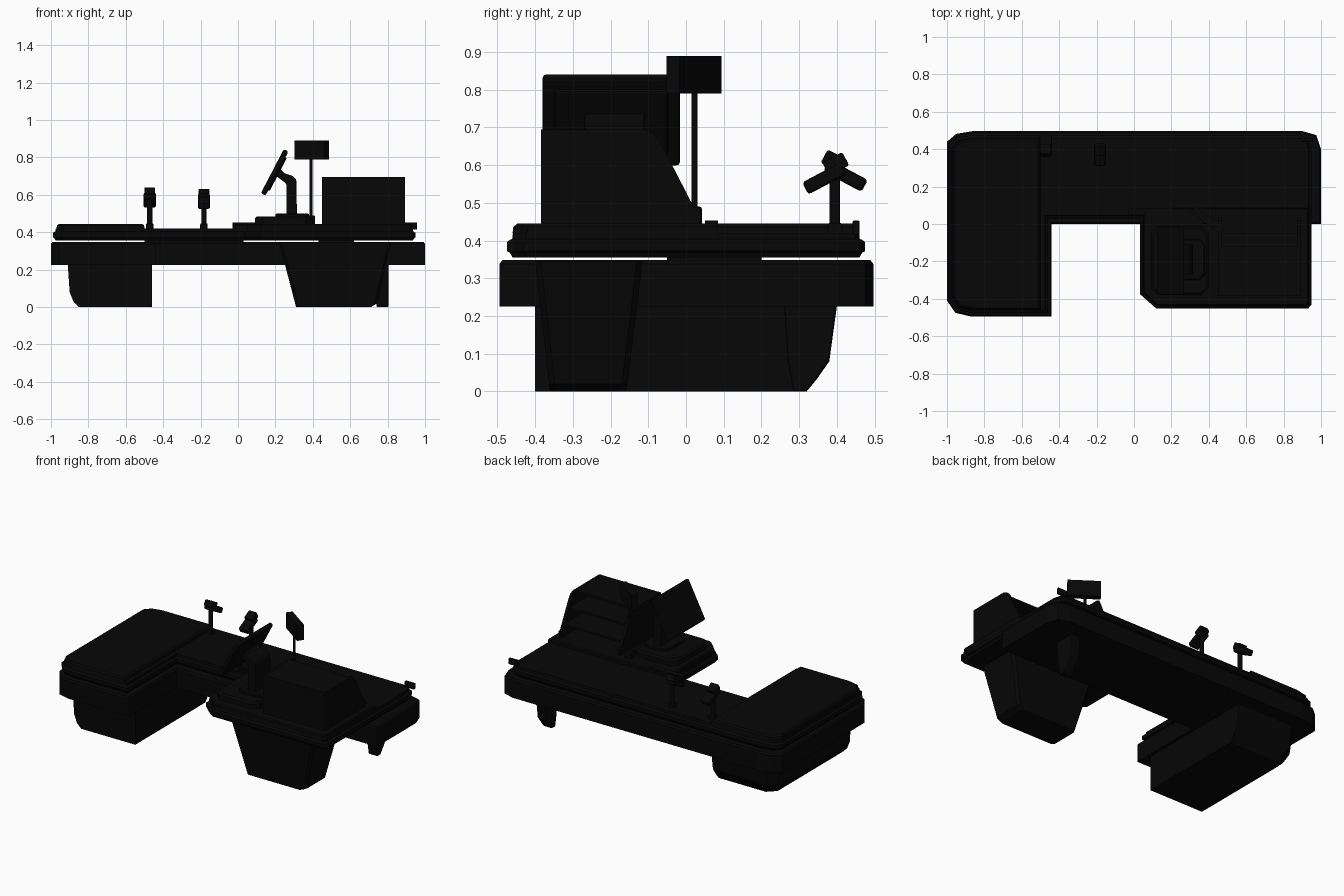
import bpy, bmesh, math
from mathutils import Vector, Matrix

if "Cube" in bpy.data.objects:
    bpy.data.objects.remove(bpy.data.objects["Cube"])

BLACK = bpy.data.materials.new("black")
BLACK.diffuse_color = (0.002, 0.002, 0.002, 1)
BLACK.use_nodes = True
BLACK.node_tree.nodes["Principled BSDF"].inputs["Base Color"].default_value = BLACK.diffuse_color


def finish(name, bm, bevel=0):
    bmesh.ops.recalc_face_normals(bm, faces=bm.faces)
    me = bpy.data.meshes.new(name)
    bm.to_mesh(me)
    bm.free()
    ob = bpy.data.objects.new(name, me)
    bpy.context.collection.objects.link(ob)
    me.materials.append(BLACK)
    if bevel:
        m = ob.modifiers.new("bevel", "BEVEL")
        m.width, m.segments, m.limit_method = bevel, 2, "ANGLE"
    return ob


def loft(name, rings, bevel=0):
    bm = bmesh.new()
    loops = [[bm.verts.new(p) for p in r] for r in rings]
    n = len(loops[0])
    for a, b in zip(loops, loops[1:]):
        for i in range(n):
            j = (i + 1) % n
            bm.faces.new((a[i], a[j], b[j], b[i]))
    bm.faces.new(loops[0])
    bm.faces.new(loops[-1])
    return finish(name, bm, bevel)


def inset(pts, d):
    # move every side of a counter-clockwise outline inwards by d
    out, n = [], len(pts)
    for i in range(n):
        a, b, c = (Vector(pts[k % n]) for k in (i - 1, i, i + 1))
        e, f = (b - a).normalized(), (c - b).normalized()
        n1, n2 = Vector((-e.y, e.x)), Vector((-f.y, f.x))
        out.append(b + (n1 + n2) * d / (1 + n1.dot(n2)))
    return out


def layered(name, outline, layers, bevel=0):
    return loft(name, [[(p[0], p[1], z) for p in inset(outline, d)] for z, d in layers], bevel)


def rect(x0, x1, y0, y1, c=0):
    if not c:
        return [(x0, y0), (x1, y0), (x1, y1), (x0, y1)]
    return [(x0 + c, y0), (x1 - c, y0), (x1, y0 + c), (x1, y1 - c),
            (x1 - c, y1), (x0 + c, y1), (x0, y1 - c), (x0, y0 + c)]


def block(name, x0, x1, y0, y1, z0, z1, bevel=0):
    return layered(name, rect(x0, x1, y0, y1), [(z0, 0), (z1, 0)], bevel)


def side_panel(name, profile, x0, x1, bevel=0):
    return loft(name, [[(x, y, z) for y, z in profile] for x in (x0, x1)], bevel)


def tilted_box(name, size, loc, axis, deg, bevel=0):
    bm = bmesh.new()
    bmesh.ops.create_cube(bm, size=1)
    m = Matrix.Translation(loc) @ Matrix.Rotation(math.radians(deg), 4, axis)
    bm.transform(m @ Matrix.Diagonal((*size, 1)))
    return finish(name, bm, bevel)


def pole(name, x, y, z0, z1, r):
    bm = bmesh.new()
    bmesh.ops.create_cone(bm, cap_ends=True, segments=12, radius1=r, radius2=r, depth=z1 - z0,
                          matrix=Matrix.Translation((x, y, (z0 + z1) / 2)))
    return finish(name, bm)


# lower L-shaped body band
band = [(-1, -.41), (-.955, -.475), (-.87, -.495), (-.44, -.495), (-.44, 0), (1, 0), (1, .4),
        (.975, .475), (.9, .497), (-.86, .497), (-.95, .482), (-1, .44)]
layered("body_band", band, [(.225, 0), (.338, 0), (.348, .008)])

# left pedestal, curved in at its left and back sides
loft("left_pedestal", [[(x, y, z) for x, y in
     [(a, -.4), (-.46, -.4), (-.46, b), (a + .05, b), (a, b - .05)]]
     for z, a, b in ((0, -.85, .32), (.03, -.88, .345), (.08, -.9, .38), (.225, -.91, .4))])

# right tapered pedestal and rear foot
loft("right_pedestal", [[(x, y, z) for x, y in rect(x0, x1, y0, y1, .015)]
     for z, x0, x1, y0, y1 in ((0, .31, .71, -.36, -.16), (.02, .305, .745, -.363, -.155),
                               (.346, .22, .82, -.4, -.115))])
side_panel("rear_foot", [(.26, .23), (.27, .08), (.285, 0), (.32, 0), (.38, .08), (.4, .23)],
           .74, .805, .006)

# spacers carrying the counter top
block("right_spacer", .43, .62, -.05, .2, .335, .36)
block("middle_spacer", -.5, .03, .06, .2, .335, .36)

# U-shaped counter top with bumper edge
top = [(-.99, -.4), (-.945, -.46), (-.87, -.475), (-.46, -.475), (-.46, .03), (.032, .03),
       (.032, -.375), (.12, -.453), (.93, -.453), (.95, -.43), (.95, .4), (.93, .46),
       (.88, .475), (-.87, .475), (-.95, .46), (-.99, .41)]
layered("counter_top", top, [(.355, .015), (.368, .008), (.372, 0), (.396, 0), (.402, .008),
                             (.404, .014), (.42, .016)])

# raised tray on the left wing and raised deck on the right pod
left = [(-.97, -.39), (-.93, -.445), (-.86, -.46), (-.5, -.46), (-.5, .46), (-.86, .46),
        (-.93, .445), (-.97, .4)]
layered("packing_tray", left, [(.419, 0), (.436, .002), (.445, .012)])
deck = [(-.03, .05), (.05, .05), (.05, -.365), (.125, -.437), (.92, -.437), (.934, -.42),
        (.934, .085), (-.03, .085)]
layered("right_deck", deck, [(.419, 0), (.438, 0), (.445, .006)])
block("deck_rear_lip", -.03, .2, .05, .085, .44, .453)
block("corner_stop", .89, .957, .442, .46, .415, .453, .003)

# stepped terminal base
layered("terminal_base", rect(.09, .4, -.38, -.01, .04), [(.44, 0), (.475, 0), (.485, .012)])
layered("stand_foot", rect(.2, .38, -.3, -.08, .03), [(.48, 0), (.495, 0), (.5, .006)])

# monitor stand and tilted monitor
stand = [(.258, .495), (.315, .495), (.312, .68), (.295, .7), (.25, .715), (.225, .74),
         (.205, .70), (.258, .66)]
loft("monitor_stand", [[(x, y, z) for x, z in stand] for y in (-.27, -.11)], .006)
tilt = 27.5
tilted_box("monitor_housing", (.028, .365, .266), (.196, -.198, .72), "Y", tilt, .01)
tilted_box("monitor_back_cover", (.016, .3, .2), (.208, -.198, .712), "Y", tilt, .006)

# open-backed shelf cabinet
prof = [(-.385, .44), (-.385, .695), (-.11, .695), (-.085, .683), (-.065, .655), (.02, .49),
        (.038, .485), (.038, .44)]
for x in (.45, .875):
    side_panel("cabinet_side", prof, x, x + .018)
block("cabinet_front", .46, .88, -.385, -.365, .44, .694)
block("cabinet_roof", .46, .88, -.385, -.12, .678, .694)
for z, y in ((.51, 0), (.6, -.05)):
    block("cabinet_shelf", .46, .88, -.37, y, z, z + .012)

# customer display on a pole
block("display_foot", .368, .412, 0, .042, .44, .49, .006)
pole("display_pole", .39, .022, .48, .8, .008)
tilted_box("customer_display", (.195, .042, .1), (.395, .021, .84), "Z", -35)

# two card terminals on posts, facing opposite ways
for x, z, s in ((-.472, .572, 1), (-.182, .565, -1)):
    block("terminal_foot", x - .02, x + .02, .375, .415, .415, .446, .004)
    pole("terminal_post", x, .395, .42, z, .014)
    y = .395 + s * .028
    tilted_box("card_terminal", (.065, .115, .036), (x, y, z), "X", -28 * s, .008)
    tilted_box("terminal_head", (.058, .06, .04), (x, y - s * .03, z + .038), "X", -28 * s, .006)
